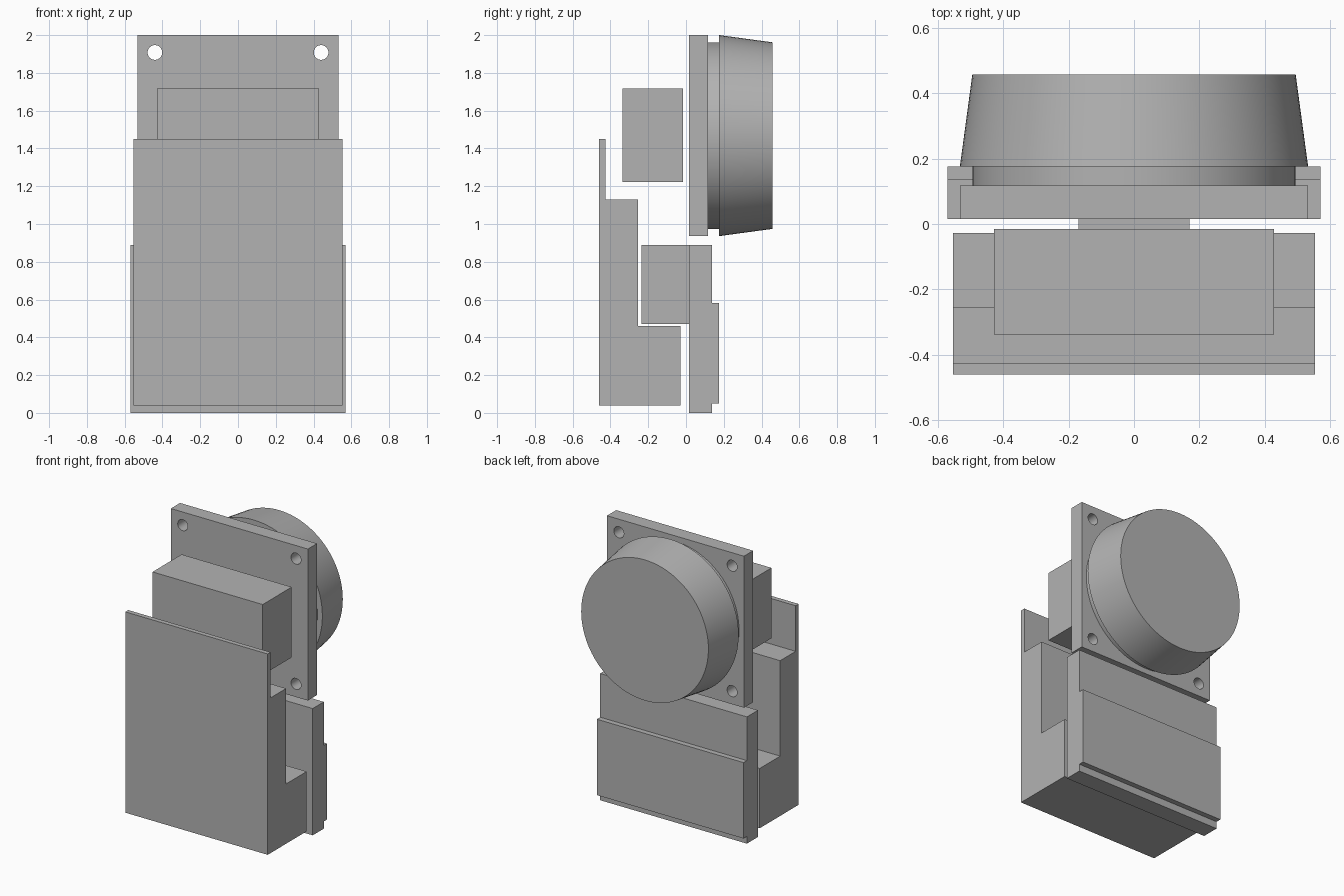
import bpy
import bmesh
from math import radians
from mathutils import Matrix, Vector

default = bpy.data.objects.get("Cube")
if default:
    bpy.data.objects.remove(default, do_unlink=True)

grey = bpy.data.materials.new("plain grey")
grey.use_nodes = True
colour = (0.45, 0.45, 0.45, 1)
grey.diffuse_color = colour
grey.node_tree.nodes["Principled BSDF"].inputs["Base Color"].default_value = colour


def add_object(name, bm):
    bmesh.ops.recalc_face_normals(bm, faces=bm.faces)
    mesh = bpy.data.meshes.new(name)
    bm.to_mesh(mesh)
    bm.free()
    mesh.materials.append(grey)
    obj = bpy.data.objects.new(name, mesh)
    bpy.context.collection.objects.link(obj)
    return obj


def extrude_profile(name, half_width, profile):
    """Side outline of (y, z) points, extruded symmetrically along x."""
    bm = bmesh.new()
    face = bm.faces.new([bm.verts.new((-half_width, y, z)) for y, z in profile])
    moved = bmesh.ops.extrude_face_region(bm, geom=[face])["geom"]
    bmesh.ops.translate(bm, vec=(2 * half_width, 0, 0),
                        verts=[v for v in moved if isinstance(v, bmesh.types.BMVert)])
    return add_object(name, bm)


def box(name, half_width, y0, y1, z0, z1):
    return extrude_profile(name, half_width, [(y0, z0), (y1, z0), (y1, z1), (y0, z1)])


def add_disc(bm, centre, y0, y1, r0, r1, segments):
    """Round solid along y, with radius r0 at y0 and r1 at y1."""
    x, z = centre
    place = Matrix.Translation(Vector((x, (y0 + y1) / 2, z))) @ Matrix.Rotation(radians(-90), 4, 'X')
    bmesh.ops.create_cone(bm, cap_ends=True, segments=segments, radius1=r0,
                          radius2=r1, depth=y1 - y0, matrix=place)


def smooth(obj):
    bpy.ops.object.select_all(action='DESELECT')
    obj.select_set(True)
    bpy.context.view_layer.objects.active = obj
    bpy.ops.object.shade_smooth_by_angle(angle=radians(30))


# Stepped front housing
extrude_profile("front_housing", 0.553, [
    (-0.46, 0.04), (-0.028, 0.04), (-0.028, 0.46), (-0.255, 0.46),
    (-0.255, 1.13), (-0.427, 1.13), (-0.427, 1.45), (-0.46, 1.45)])

# Lower rear panel with its raised band, and the small block in front of it
extrude_profile("rear_panel", 0.57, [
    (0.015, 0), (0.138, 0), (0.138, 0.05), (0.175, 0.05),
    (0.175, 0.583), (0.138, 0.583), (0.138, 0.89), (0.015, 0.89)])
box("connector_block", 0.17, -0.235, 0.015, 0.47, 0.89)

# Upper block
box("upper_block", 0.428, -0.337, -0.015, 1.223, 1.717)

# Square mounting plate with four corner holes
mid = 1.468
plate = box("mounting_plate", 0.532, 0.015, 0.117, 0.936, 2.0)
holes = bmesh.new()
for sx in (-1, 1):
    for sz in (-1, 1):
        add_disc(holes, (sx * 0.44, mid + sz * 0.44), -0.05, 0.2, 0.039, 0.039, 32)
cutter = add_object("hole_cutter", holes)
cutter.hide_render = True
cutter.hide_viewport = True
cut = plate.modifiers.new("corner_holes", 'BOOLEAN')
cut.operation = 'DIFFERENCE'
cut.solver = 'EXACT'
cut.object = cutter
# Bake the cut and drop the helper
bpy.context.view_layer.update()
result = bpy.data.meshes.new_from_object(
    plate.evaluated_get(bpy.context.evaluated_depsgraph_get()))
plate.modifiers.clear()
plate.data = result
bpy.data.objects.remove(cutter, do_unlink=True)
smooth(plate)

# Round neck and tapered knob behind the plate
for name, y0, y1, r0, r1 in (("knob_neck", 0.117, 0.176, 0.494, 0.494),
                             ("tapered_knob", 0.176, 0.457, 0.532, 0.494)):
    bm = bmesh.new()
    add_disc(bm, (0, mid), y0, y1, r0, r1, 96)
    smooth(add_object(name, bm))
